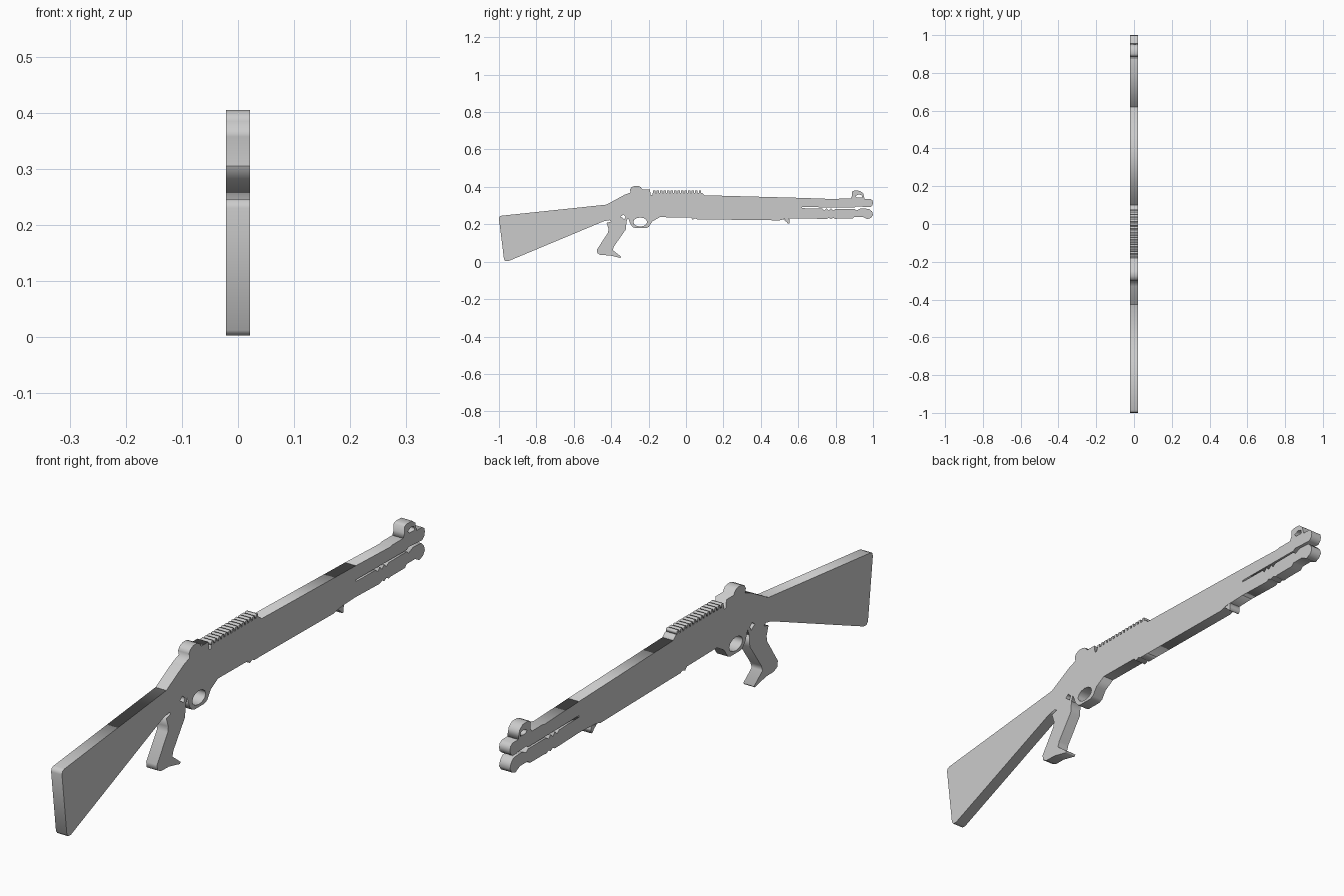
import bpy, math

HALF = 0.021  # half thickness of the flat prop


def plate(name, *loops):
    """Extrude closed (y, z) outlines into a plate; extra loops are holes."""
    cu = bpy.data.curves.new(name, 'CURVE')
    cu.dimensions = '2D'
    cu.fill_mode = 'BOTH'
    cu.extrude = HALF
    for pts in loops:
        sp = cu.splines.new('POLY')
        sp.points.add(len(pts) - 1)
        for p, (y, z) in zip(sp.points, pts):
            p.co = (y, z, 0, 1)
        sp.use_cyclic_u = True
    ob = bpy.data.objects.new(name, cu)
    ob.rotation_euler = (math.pi / 2, 0, math.pi / 2)
    bpy.context.collection.objects.link(ob)
    bpy.ops.object.select_all(action='DESELECT')
    ob.select_set(True)
    bpy.context.view_layer.objects.active = ob
    bpy.ops.object.convert(target='MESH')
    bpy.ops.object.transform_apply(location=False, rotation=True, scale=False)
    return ob


# Shoulder stock with clipped corners, fitting the jagged rear of the receiver
plate("stock", [
    (-0.425, 0.305), (-0.985, 0.246), (-0.997, 0.242), (-1.0, 0.23),
    (-0.973, 0.012), (-0.965, 0.003), (-0.95, 0.003), (-0.44, 0.216),
    (-0.41, 0.222), (-0.46, 0.235), (-0.445, 0.253), (-0.477, 0.262)])

# Receiver with small notch hole behind the trigger, rear sight bump on top
notch = [(-0.35, 0.24), (-0.336, 0.252), (-0.322, 0.24), (-0.33, 0.226), (-0.342, 0.236)]
plate("receiver", [
    (-0.425, 0.305), (-0.477, 0.262), (-0.445, 0.253), (-0.46, 0.235),
    (-0.41, 0.222), (-0.40, 0.215), (-0.318, 0.215), (-0.31, 0.235),
    (-0.14, 0.238), (0.025, 0.236), (0.035, 0.225), (0.05, 0.231),
    (0.06, 0.226), (0.1, 0.226), (0.1, 0.355), (0.085, 0.368),
    (-0.178, 0.368), (-0.18, 0.357), (-0.189, 0.357), (-0.193, 0.386),
    (-0.232, 0.386), (-0.243, 0.4), (-0.256, 0.405), (-0.275, 0.405),
    (-0.292, 0.398), (-0.3, 0.385), (-0.296, 0.37), (-0.33, 0.357)], notch)

# Top rail teeth
TEETH = 14
pitch = 0.263 / TEETH
rail = []
for i in range(TEETH):
    y = -0.176 + i * pitch
    rail.append([(y, 0.368), (y + pitch * 0.62, 0.368),
                 (y + pitch * 0.62, 0.38), (y, 0.38)])
plate("rail_teeth", *rail)

# Pistol grip
plate("grip", [
    (-0.40, 0.215), (-0.425, 0.207), (-0.414, 0.175), (-0.417, 0.155),
    (-0.476, 0.065), (-0.474, 0.045), (-0.455, 0.035), (-0.41, 0.034),
    (-0.35, 0.02), (-0.346, 0.026), (-0.392, 0.062), (-0.385, 0.082),
    (-0.322, 0.172), (-0.318, 0.215)])

# Trigger guard with an oval opening
hole = [(-0.245 + 0.037 * math.cos(a * math.pi / 6),
         0.212 + 0.024 * math.sin(a * math.pi / 6)) for a in range(12)]
plate("trigger_guard", [
    (-0.31, 0.235), (-0.297, 0.2), (-0.283, 0.184), (-0.27, 0.179),
    (-0.215, 0.179), (-0.2, 0.185), (-0.18, 0.215), (-0.14, 0.238)], hole)

# Fore-end, split further forward into barrel and magazine tube
plate("fore_end", [
    (0.1, 0.226), (0.5, 0.221), (0.53, 0.229), (0.62, 0.232),
    (0.62, 0.286), (0.62, 0.292), (0.62, 0.341), (0.1, 0.355)])
plate("barrel", [
    (0.62, 0.292), (0.9, 0.289), (0.91, 0.296), (0.985, 0.291),
    (0.997, 0.302), (1.0, 0.315), (0.997, 0.328), (0.985, 0.336),
    (0.82, 0.337), (0.81, 0.334), (0.62, 0.341)])

# Magazine tube with clamp teeth above and below
upper = [(0.74 + 0.012 * i, 0.286 if i % 2 else 0.274) for i in range(5)]
lower = [(0.80 - 0.012 * i, 0.234 if i % 2 else 0.228) for i in range(5)]
plate("magazine_tube", [(0.62, 0.286), (0.73, 0.284)] + upper + [
    (0.80, 0.283), (0.9, 0.283), (0.91, 0.274), (0.935, 0.285), (0.98, 0.282),
    (0.995, 0.268), (1.0, 0.25), (0.99, 0.235), (0.97, 0.227),
    (0.945, 0.24), (0.9, 0.24), (0.89, 0.23), (0.81, 0.23)] + lower + [(0.62, 0.232)])

# Sling loop nub
plate("sling_nub", [
    (0.52, 0.226), (0.536, 0.214), (0.545, 0.204), (0.552, 0.204), (0.553, 0.2295)])

# Front sight with open window
plate("front_sight", [
    (0.88, 0.3365), (0.888, 0.352), (0.888, 0.375), (0.9, 0.38),
    (0.93, 0.379), (0.947, 0.366), (0.955, 0.336)],
    [(0.915, 0.342), (0.905, 0.351), (0.925, 0.36), (0.94, 0.355), (0.943, 0.342)])
